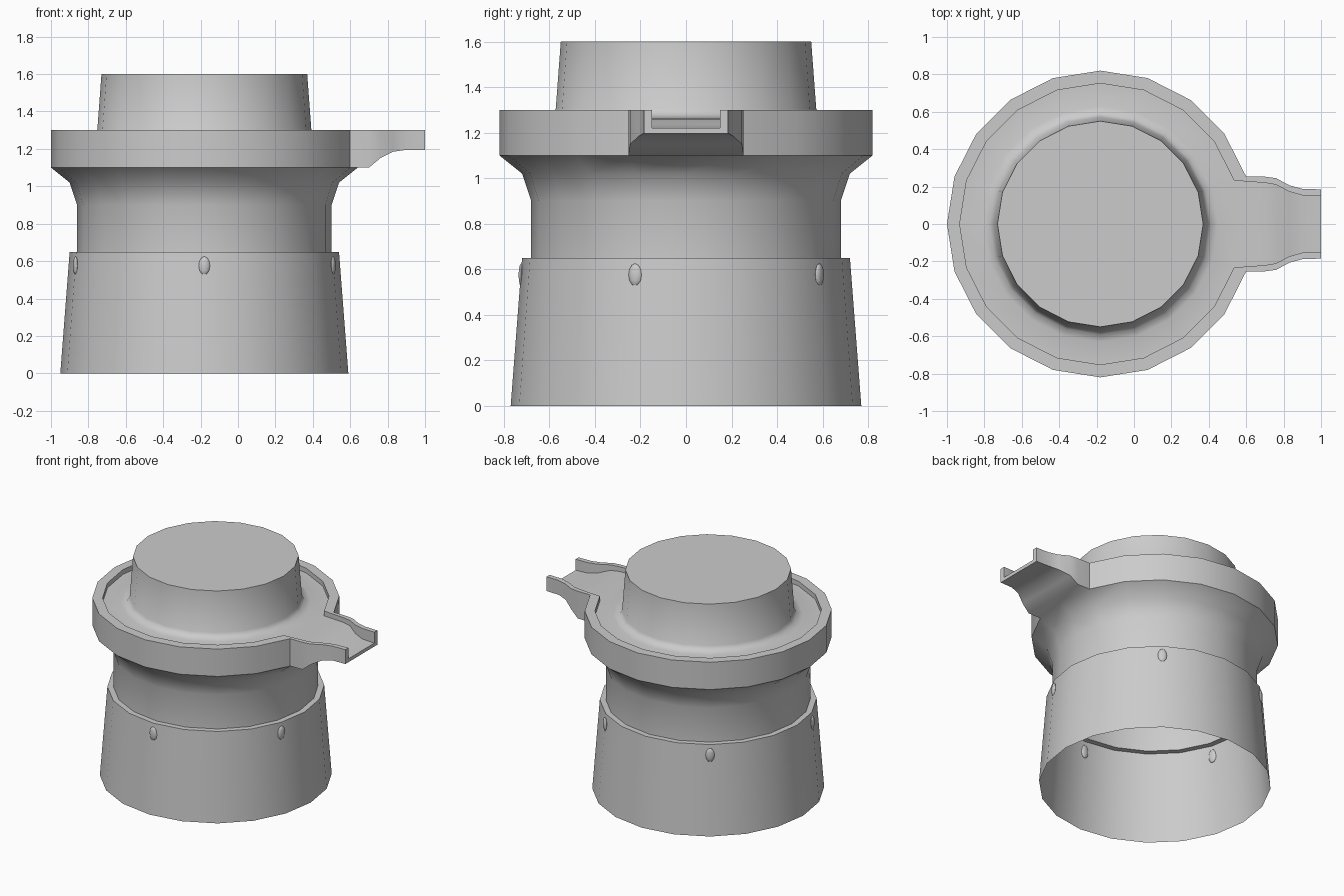
import bpy, bmesh
from math import cos, sin, radians, tau

if "Cube" in bpy.data.objects:
    bpy.data.objects.remove(bpy.data.objects["Cube"])

CX, N = -0.18, 20


def finish(name, bm, angle=40):
    bmesh.ops.remove_doubles(bm, verts=bm.verts, dist=0.0005)
    bmesh.ops.recalc_face_normals(bm, faces=bm.faces)
    mesh = bpy.data.meshes.new(name)
    bm.to_mesh(mesh)
    bm.free()
    ob = bpy.data.objects.new(name, mesh)
    bpy.context.collection.objects.link(ob)
    bpy.ops.object.select_all(action='DESELECT')
    ob.select_set(True)
    bpy.context.view_layer.objects.active = ob
    bpy.ops.object.shade_smooth_by_angle(angle=radians(angle))
    return ob


# Collar shell: skirt, ledge, neck, flared rim, gutter and closed top plug
profile = [(.77, 0), (.72, .65), (.68, .65), (.68, .9), (.72, 1.02), (.82, 1.1),
           (.82, 1.3), (.752, 1.3), (.752, 1.265), (.63, 1.265), (.59, 1.278),
           (.572, 1.305), (.55, 1.6)]
RIM = range(5, 8)  # profile spans left open where the spout joins
bm = bmesh.new()
rings = [[bm.verts.new((CX + r * cos(tau * j / N), r * sin(tau * j / N), z))
          for j in range(N)] for r, z in profile]
for i in range(len(rings) - 1):
    for j in range(N):
        if i in RIM and j in (0, N - 1):
            continue
        k = (j + 1) % N
        bm.faces.new((rings[i][j], rings[i][k], rings[i + 1][k], rings[i + 1][j]))
bm.faces.new(rings[-1])

# Pouring spout: trough sections lofted outward from the opening in the rim
c, s = cos(tau / N), sin(tau / N)
xo, yo, xi, yi = CX + .82 * c, .82 * s, CX + .752 * c, .752 * s
# outer x, outer y, bottom z, inner x, inner y, floor z, centre bottom x, centre floor x
stations = [(xo, yo, 1.1, xi, yi, 1.265, CX + .82, CX + .752)]
for x, y, zb, w, zf in [(.70, .253, 1.1, .22, 1.265), (.76, .245, 1.15, .21, 1.26),
                        (.83, .207, 1.185, .173, 1.237), (.90, .188, 1.195, .153, 1.223),
                        (1.0, .185, 1.195, .15, 1.22)]:
    stations.append((x, y, zb, x, w, zf, x, x))
loops = []
for ax, ay, zb, bx, by, zf, cb, cf in stations:
    pts = [(cb, 0, zb), (ax, ay, zb), (ax, ay, 1.3), (bx, by, 1.3), (bx, by, zf),
           (cf, 0, zf), (bx, -by, zf), (bx, -by, 1.3), (ax, -ay, 1.3), (ax, -ay, zb)]
    loops.append([bm.verts.new(p) for p in pts])
for a, b in zip(loops, loops[1:]):
    for j in range(10):
        k = (j + 1) % 10
        bm.faces.new((a[j], b[j], b[k], a[k]))
bm.faces.new(loops[-1])
finish("collar_with_spout", bm)

# Five small snap bumps around the top of the skirt
for n in range(5):
    a = radians(54 + 72 * n)
    bm = bmesh.new()
    bmesh.ops.create_uvsphere(bm, u_segments=10, v_segments=6, radius=1)
    for v in bm.verts:
        x, y, z = v.co.x * .012, v.co.y * .03, v.co.z * .05
        r = .724 + x
        v.co = (CX + r * cos(a) - y * sin(a), r * sin(a) + y * cos(a), .575 + z)
    finish(f"snap_bump_{n + 1}", bm, 60)
